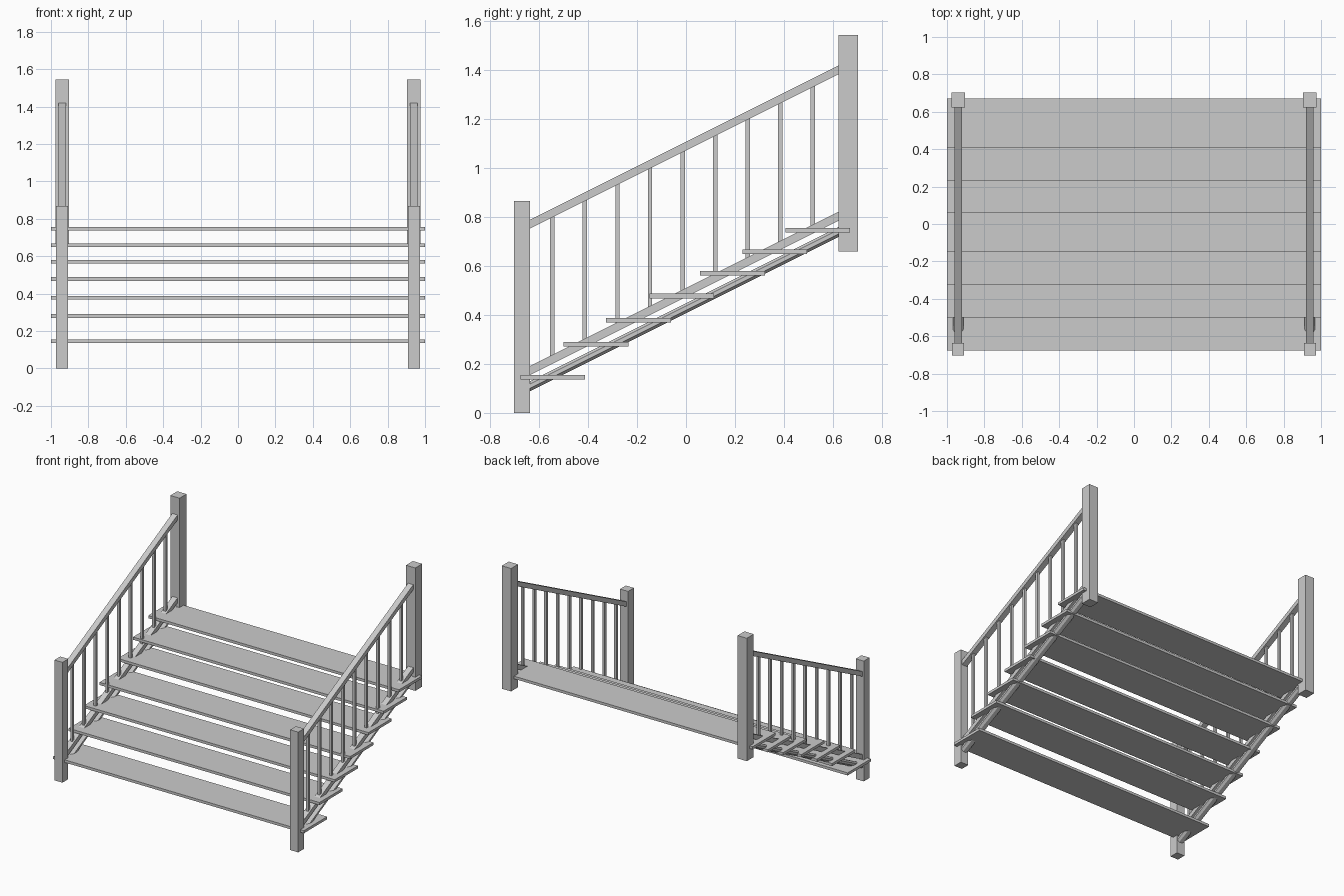
import bpy, bmesh
from math import sin, cos, pi
from mathutils import Vector

if "Cube" in bpy.data.objects:
    bpy.data.objects.remove(bpy.data.objects["Cube"])

RAIL_X = 0.94
Y0, Y1 = -0.65, 0.635   # rail ends, tucked into the posts


def make(name, bm):
    bmesh.ops.recalc_face_normals(bm, faces=bm.faces)
    me = bpy.data.meshes.new(name)
    bm.to_mesh(me)
    bm.free()
    ob = bpy.data.objects.new(name, me)
    bpy.context.collection.objects.link(ob)
    return ob


def box(name, x0, x1, y0, y1, z0, z1):
    bm = bmesh.new()
    bmesh.ops.create_cube(bm, size=1)
    for v in bm.verts:
        v.co = Vector(((x0 + x1) / 2 + v.co.x * (x1 - x0),
                       (y0 + y1) / 2 + v.co.y * (y1 - y0),
                       (z0 + z1) / 2 + v.co.z * (z1 - z0)))
    return make(name, bm)


def sloped_bar(name, x, section, z_mid):
    """Extrude an x/z section along the 1:2 stair slope, ends cut plumb."""
    bm = bmesh.new()
    ends = [[bm.verts.new((x + px, y, z_mid + 0.5 * y + pz)) for px, pz in section]
            for y in (Y0, Y1)]
    n = len(section)
    for i in range(n):
        j = (i + 1) % n
        bm.faces.new((ends[0][i], ends[0][j], ends[1][j], ends[1][i]))
    bm.faces.new(ends[0])
    bm.faces.new(ends[1])
    return make(name, bm)


rect = [(-0.021, -0.018), (0.021, -0.018), (0.021, 0.018), (-0.021, 0.018)]
octagon = [(0.03 * cos(pi / 8 + i * pi / 4), 0.022 * sin(pi / 8 + i * pi / 4)) for i in range(8)]

# treads: front edge y, centre height
treads = [(-0.677, 0.145), (-0.50, 0.28), (-0.326, 0.378), (-0.15, 0.478),
          (0.058, 0.571), (0.231, 0.659), (0.406, 0.747)]
for i, (y, z) in enumerate(treads):
    box(f"tread_{i + 1}", -1, 1, y, y + 0.264, z - 0.0095, z + 0.0095)

for s, side in ((-1, "left"), (1, "right")):
    x = s * RAIL_X
    # newel posts
    box(f"front_post_{side}", x - 0.032, x + 0.032, -0.703, -0.637, 0, 0.867)
    box(f"back_post_{side}", x - 0.037, x + 0.037, 0.624, 0.703, 0.659, 1.545)
    # handrail, lower rail and stringer
    sloped_bar(f"handrail_{side}", x, rect, 1.09)
    sloped_bar(f"lower_rail_{side}", x, rect, 0.492)
    sloped_bar(f"stringer_{side}", x, octagon, 0.428)
    # balusters
    for i in range(9):
        y = -0.546 + i * 0.133
        box(f"baluster_{side}_{i + 1}", x - 0.009, x + 0.009, y - 0.009, y + 0.009,
            0.492 + 0.5 * y, 1.09 + 0.5 * y)
